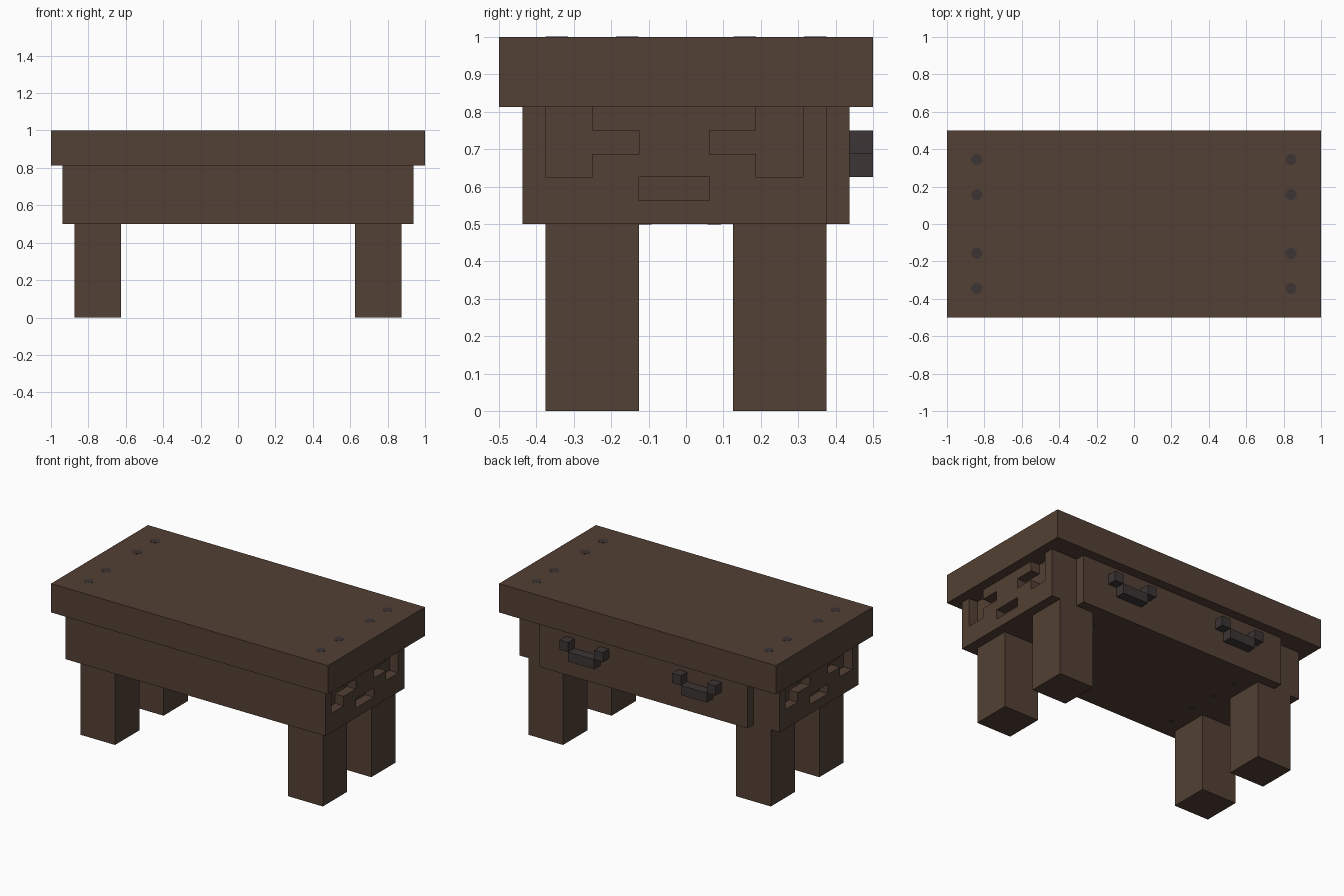
import bpy, bmesh
from mathutils import Matrix, Vector

default = bpy.data.objects.get("Cube")
if default:
    bpy.data.objects.remove(default, do_unlink=True)

U = 1 / 16  # modelling grid unit


def material(name, rgb):
    mat = bpy.data.materials.new(name)
    mat.use_nodes = True
    mat.diffuse_color = (*rgb, 1)
    mat.node_tree.nodes["Principled BSDF"].inputs["Base Color"].default_value = (*rgb, 1)
    return mat


wood = material("dark brown wood", (0.086, 0.052, 0.035))
iron = material("dark iron", (0.045, 0.036, 0.035))


def add_object(name, bm, mat):
    bmesh.ops.recalc_face_normals(bm, faces=bm.faces)
    mesh = bpy.data.meshes.new(name)
    bm.to_mesh(mesh)
    bm.free()
    mesh.materials.append(mat)
    obj = bpy.data.objects.new(name, mesh)
    bpy.context.collection.objects.link(obj)
    return obj


def add_box(bm, low, high):
    """Box between two corners given in grid units."""
    low, high = Vector(low) * U, Vector(high) * U
    matrix = Matrix.Translation((low + high) / 2) @ Matrix.Diagonal((*(high - low), 1))
    bmesh.ops.create_cube(bm, size=1, matrix=matrix)


def box(name, low, high, mat=wood):
    bm = bmesh.new()
    add_box(bm, low, high)
    return add_object(name, bm, mat)


def add_prism(bm, profile, x0, x1):
    """Extrude a (y, z) outline along x, in grid units."""
    face = bm.faces.new([bm.verts.new((x0 * U, y * U, z * U)) for y, z in profile])
    ext = bmesh.ops.extrude_face_region(bm, geom=[face])["geom"]
    verts = [v for v in ext if isinstance(v, bmesh.types.BMVert)]
    bmesh.ops.translate(bm, vec=((x1 - x0) * U, 0, 0), verts=verts)


# Top slab, body and drawer front
box("table_top", (-16, -8, 13), (16, 8, 16))
body = box("body", (-15, -7, 8), (15, 6, 13))
box("drawer_front", (-12, 6, 8), (12, 7, 13))

# Carved recesses on both ends, symmetric about the body's own middle
MID = -0.5
notch = [(-5.5, 10), (-3.5, 10), (-3.5, 11), (-1.5, 11),
         (-1.5, 12), (-3.5, 12), (-3.5, 14), (-5.5, 14)]
slot = [(-1.5, 9), (1.5, 9), (1.5, 10), (-1.5, 10)]
bm = bmesh.new()
for end in (-1, 1):
    for outline in (notch, [(-y, z) for y, z in notch], slot):
        add_prism(bm, [(y + MID, z) for y, z in outline], end * 14, end * 17)
cutter = add_object("carving_cutter", bm, wood)
cutter.hide_render = True
cut = body.modifiers.new("carving", 'BOOLEAN')
cut.operation = 'DIFFERENCE'
cut.solver = 'EXACT'
cut.object = cutter
depsgraph = bpy.context.evaluated_depsgraph_get()
carved = bpy.data.meshes.new_from_object(body.evaluated_get(depsgraph))
body.modifiers.clear()
body.data = carved
bpy.data.objects.remove(cutter, do_unlink=True)

# Legs and drawer handles
for sx, side in ((1, "left"), (-1, "right")):
    for sy, end in ((-1, "front"), (1, "back")):
        x, y = sx * 12, sy * 4
        box(f"{end}_{side}_leg", (x - 2, y - 2, 0), (x + 2, y + 2, 8))
    bm = bmesh.new()
    x = sx * 6.5
    for dx in (-2, 2):
        add_box(bm, (x + dx - .5, 7, 11), (x + dx + .5, 8, 12))
    add_box(bm, (x - 1.5, 7, 10), (x + 1.5, 8, 11))
    add_object(f"{side}_drawer_handle", bm, iron)


# Flush iron pegs in the top and underside
def pegs(name, x, ys, z, radius):
    bm = bmesh.new()
    for px in (-x, x):
        for y in ys:
            bmesh.ops.create_cone(bm, cap_ends=True, segments=16, radius1=radius,
                                  radius2=radius, depth=0.002,
                                  matrix=Matrix.Translation((px, y, z)))
    add_object(name, bm, iron)


pegs("top_pegs", 0.84, (-0.345, -0.157, 0.157, 0.345), 1.0, 0.03)
pegs("underside_pegs", 0.535, (-0.3, -0.11, 0.075, 0.265), 0.5, 0.018)
